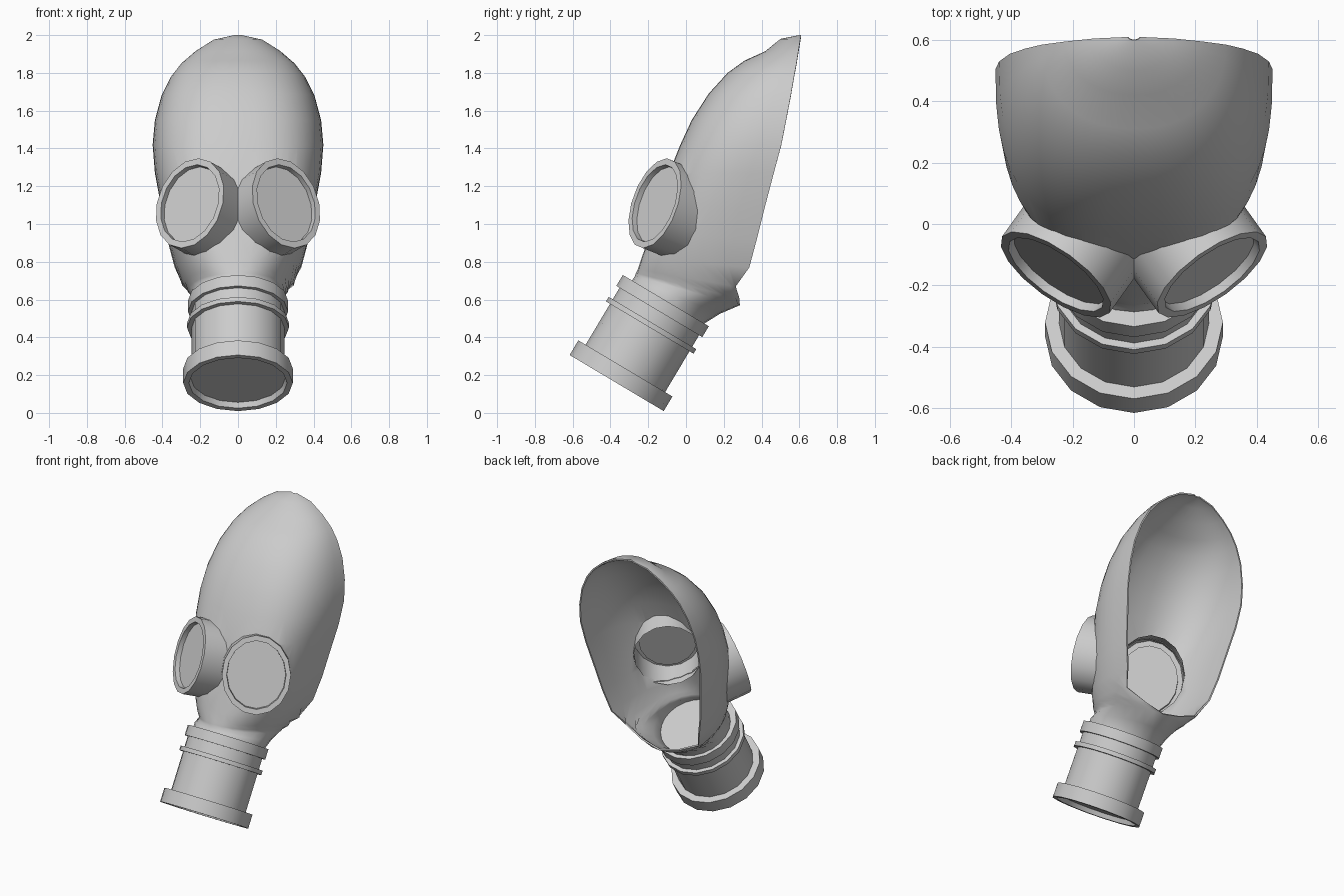
import bpy, bmesh, math
from mathutils import Vector, Matrix

if "Cube" in bpy.data.objects:
    bpy.data.objects.remove(bpy.data.objects["Cube"])


def add_object(name, bm):
    bmesh.ops.remove_doubles(bm, verts=bm.verts, dist=0.0005)
    bmesh.ops.recalc_face_normals(bm, faces=bm.faces)
    me = bpy.data.meshes.new(name)
    bm.to_mesh(me)
    bm.free()
    ob = bpy.data.objects.new(name, me)
    bpy.context.collection.objects.link(ob)
    return ob


def smooth(ob, angle=40):
    bpy.ops.object.select_all(action='DESELECT')
    ob.select_set(True)
    bpy.context.view_layer.objects.active = ob
    bpy.ops.object.shade_smooth_by_angle(angle=math.radians(angle))


def skin(bm, rows, closed):
    # Join rows of points into quads
    vr = [[bm.verts.new(p) for p in r] for r in rows]
    n = len(rows[0])
    for a, b in zip(vr, vr[1:]):
        for i in range(n if closed else n - 1):
            j = (i + 1) % n
            bm.faces.new((a[i], a[j], b[j], b[i]))


def turned(name, profile, mat, seg=16):
    # Spin a (radius, height) profile about the local z axis
    bm = bmesh.new()
    rows = [[mat @ Vector((r * math.cos(2 * math.pi * i / seg),
                           r * math.sin(2 * math.pi * i / seg), h)) for i in range(seg)]
            for r, h in profile]
    skin(bm, rows, True)
    return add_object(name, bm)


def frame(origin, n, a=1, b=1):
    n = Vector(n).normalized()
    u = Vector((0, 0, 1)).cross(n).normalized()
    v = n.cross(u)
    m = Matrix((u * a, v * b, n)).transposed().to_4x4()
    m.translation = origin
    return m


def power(v, e):
    return math.copysign(abs(v) ** e, v) if abs(v) > 1e-6 else 0.0


# Face shell: front y,z / back y,z / half width / centre fraction / sweep / squareness
ROWS = [
    (0.600, 2.00, 0.610, 2.00, 0.02, 1, 90, 2.0),
    (0.500, 1.98, 0.605, 1.975, 0.13, 1, 90, 2.0),
    (0.420, 1.915, 0.595, 1.915, 0.225, 1, 90, 2.1),
    (0.310, 1.865, 0.585, 1.85, 0.30, 1, 90, 2.2),
    (0.220, 1.80, 0.572, 1.78, 0.355, 1, 90, 2.3),
    (0.120, 1.69, 0.555, 1.68, 0.405, 1, 90, 2.5),
    (0.030, 1.55, 0.530, 1.55, 0.44, 1, 90, 2.6),
    (-0.030, 1.42, 0.505, 1.42, 0.452, 1, 90, 2.7),
    (-0.090, 1.27, 0.465, 1.27, 0.44, 1, 90, 2.8),
    (-0.140, 1.10, 0.415, 1.08, 0.405, 1, 90, 2.8),
    (-0.190, 0.95, 0.375, 0.92, 0.375, 1, 90, 2.7),
    (-0.235, 0.82, 0.335, 0.77, 0.335, 1, 90, 2.5),
    (-0.255, 0.76, 0.315, 0.66, 0.295, 0.85, 110, 2.3),
    (-0.265, 0.74, 0.305, 0.60, 0.265, 0.70, 150, 2.1),
    (-0.270, 0.725, 0.285, 0.57, 0.25, 0.60, 180, 2.0),
    (-0.280, 0.71, 0.180, 0.525, 0.245, 0.50, 180, 2.0),
    (-0.295, 0.69, 0.100, 0.475, 0.235, 0.50, 180, 2.0),
    (-0.320, 0.65, 0.070, 0.43, 0.235, 0.50, 180, 2.0),
]
COLS = 24
rows = []
for fy, fz, by, bz, w, c, sweep, n in ROWS:
    row = []
    for i in range(COLS + 1):
        t = math.radians(sweep) * (2 * i / COLS - 1)
        k = power(math.cos(t), 2 / n)
        f = c - k * (c if k > 0 else 1 - c)
        row.append(Vector((w * power(math.sin(t), 2 / n), fy + (by - fy) * f, fz + (bz - fz) * f)))
    rows.append(row)
bm = bmesh.new()
skin(bm, rows, False)
shell = add_object("face_shell", bm)
sol = shell.modifiers.new("thickness", 'SOLIDIFY')
sol.thickness = 0.01

# Eyepieces: oval tube, flat rim and recessed lens, with a hole cut in the shell
EYE = [(0, -0.03), (0.85, -0.03), (0.86, 0), (1, 0), (1, -0.17)]
CUT = [(0, 0.05), (0.985, 0.05), (0.985, -0.24), (0, -0.24)]
cutters = []
for side, sx in (("left", -1), ("right", 1)):
    m = frame((sx * 0.255, -0.165, 1.11), (sx * 0.55, -0.77, 0.31), 0.215, 0.25)
    smooth(turned("eyepiece_" + side, EYE, m), 35)
    cut = turned("eye_cutter_" + side, CUT, m)
    cut.hide_render = True
    cutters.append(cut)
    bo = shell.modifiers.new("eye_hole_" + side, 'BOOLEAN')
    bo.operation = 'DIFFERENCE'
    bo.solver = 'EXACT'
    bo.object = cut
bpy.context.view_layer.objects.active = shell
for mod in list(shell.modifiers):
    bpy.ops.object.modifier_apply(modifier=mod.name)
for cut in cutters:
    bpy.data.objects.remove(cut)
smooth(shell, 50)

# Filter canister: tilted tube with recessed base, base ring and two bands
CAN = [(0, 0.03), (0.25, 0.03), (0.26, 0), (0.29, 0), (0.29, 0.09), (0.245, 0.09),
       (0.245, 0.342), (0.27, 0.342), (0.27, 0.37), (0.245, 0.37),
       (0.245, 0.441), (0.265, 0.441), (0.265, 0.508), (0, 0.508)]
can = turned("filter_canister", CAN, frame((0, -0.367, 0.158), (0, 0.512, 0.859)))
smooth(can, 35)
